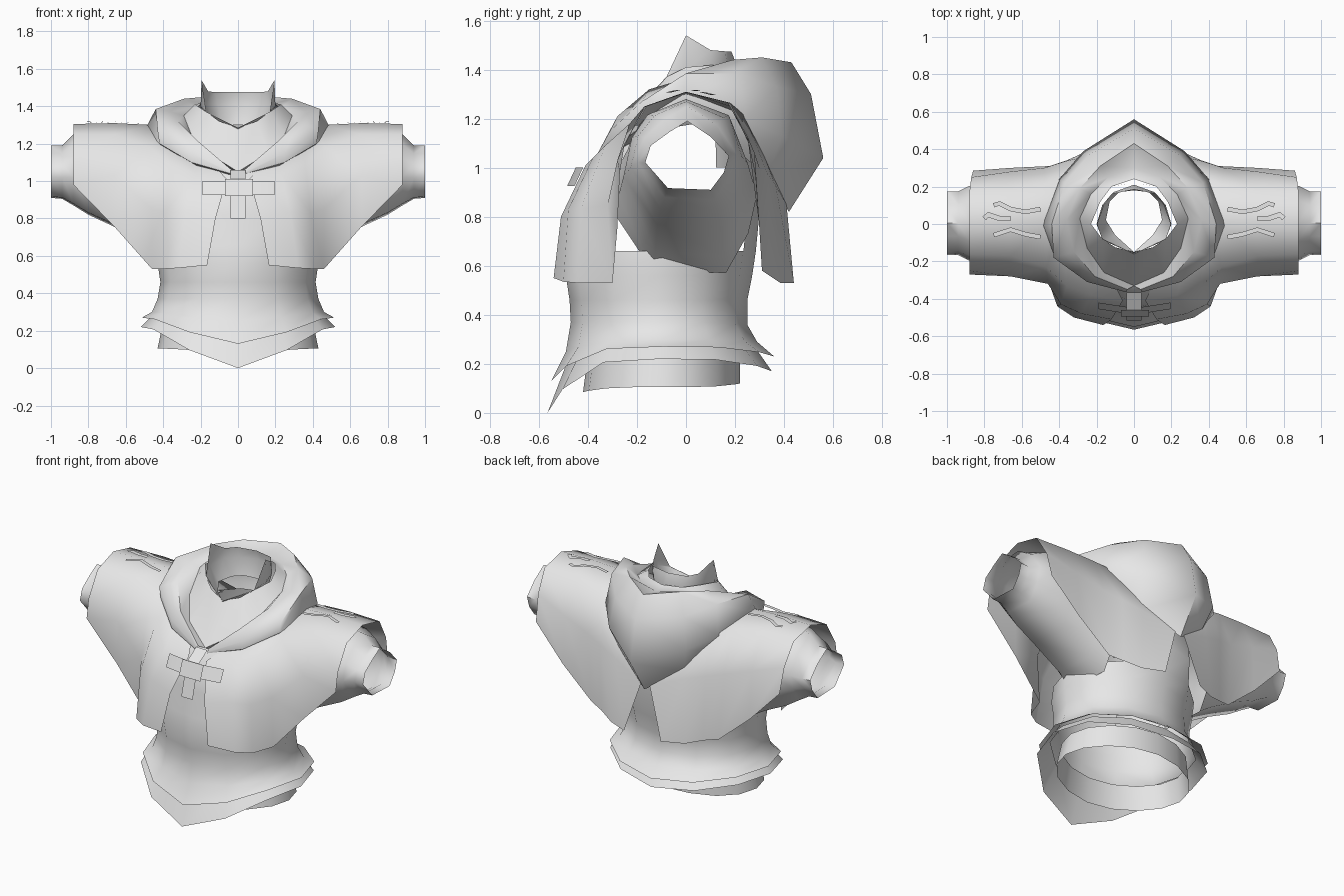
import bpy, bmesh, math
from mathutils import Vector

cloth = bpy.data.materials.new("grey_cloth")
cloth.diffuse_color = (0.8, 0.8, 0.8, 1)


def make(name, verts, faces, angle=50):
    me = bpy.data.meshes.new(name)
    me.from_pydata(verts, [], faces)
    bm = bmesh.new()
    bm.from_mesh(me)
    bmesh.ops.remove_doubles(bm, verts=bm.verts, dist=0.0005)
    bmesh.ops.recalc_face_normals(bm, faces=bm.faces)
    bm.to_mesh(me)
    bm.free()
    ob = bpy.data.objects.new(name, me)
    bpy.context.collection.objects.link(ob)
    me.materials.append(cloth)
    bpy.ops.object.select_all(action='DESELECT')
    ob.select_set(True)
    bpy.context.view_layer.objects.active = ob
    bpy.ops.object.shade_smooth_by_angle(angle=math.radians(angle))
    return ob


def loft(name, rows, closed=False, mirror=True, keep=None, angle=60):
    """Skin equal-length rows of points; optionally mirror across x."""
    verts, faces = [], []
    for s in ((1, -1) if mirror else (1,)):
        base, n = len(verts), len(rows[0])
        verts += [(s * x, y, z) for r in rows for x, y, z in r]
        for i in range(len(rows) - 1):
            for j in range(n if closed else n - 1):
                k = (j + 1) % n
                f = [base + i * n + j, base + i * n + k,
                     base + (i + 1) * n + k, base + (i + 1) * n + j]
                c = sum((Vector(verts[v]) for v in f), Vector()) / 4
                if keep is None or keep(c):
                    faces.append(f)
    return make(name, verts, faces, angle)


def ring(rx, yf, yb, zf, zs, zb, n=12):
    """Body ring: half-width, front and back y, heights at front, side, back."""
    yc, pts = yf * 0.5 + yb * 0.5, []
    for i in range(n):
        a = 2 * math.pi * i / n
        c, s = math.cos(a), math.sin(a)
        y = yc + (yf - yc) * c if c > 0 else yc + (yc - yb) * c
        z = zs + ((zf if c > 0 else zb) - zs) * abs(c) ** 4
        pts.append((rx * s, y, z))
    return pts


# Torso with flared hem, open at neck, hem and arms
loft("torso", [
    ring(.515, -.55, .36, .13, .27, .23), ring(.46, -.49, .29, .25, .30, .29),
    ring(.43, -.47, .25, .37, .37, .36), ring(.415, -.475, .25, .46, .46, .46),
    ring(.43, -.49, .27, .56, .56, .56), ring(.43, -.47, .285, .66, .66, .66),
    ring(.42, -.45, .30, .82, .82, .82), ring(.37, -.41, .30, 1.0, 1.0, 1.0),
    ring(.28, -.33, .27, 1.05, 1.18, 1.18)],
    closed=True, mirror=False,
    keep=lambda c: not (abs(c.x) > .25 and .66 < c.z < 1.16))

# Lower hem layer and inner band
loft("hem_underlayer", [
    ring(.52, -.565, .35, 0, .22, .17), ring(.45, -.48, .28, .22, .29, .27)],
    closed=True, mirror=False)
loft("inner_band", [
    ring(.43, -.42, .22, .085, .105, .12, 16), ring(.40, -.40, .22, .24, .25, .26, 16)],
    closed=True, mirror=False)


# Sleeves and cuffs; "full" widens the upper corners towards the body
def sleeve_ring(x, front, back, bottom, top, full=0.0):
    yc, zc = (front + back) / 2, (bottom + top) / 2
    shape = [(0, 1), (.55 + .12 * full, .55 + .2 * full), (.97, 0), (.85, -.5),
             (.55, -1), (-.45, -.95), (-.98, -.2), (-.85, .3 + .1 * full),
             (-.4 - .2 * full, .7 + .06 * full)]
    return [(x, yc + u * (back - front) / 2, zc + v * (top - bottom) / 2)
            for u, v in shape]


loft("sleeve", [
    sleeve_ring(.36, -.31, .30, .57, 1.22, 1), sleeve_ring(.46, -.28, .28, .64, 1.26, 1),
    sleeve_ring(.66, -.26, .26, .755, 1.28, 1), sleeve_ring(.80, -.23, .235, .82, 1.27, .8),
    sleeve_ring(.88, -.20, .21, .87, 1.25, .3), sleeve_ring(.94, -.17, .18, .905, 1.19),
    sleeve_ring(1.0, -.17, .18, .91, 1.19)], closed=True)

# Split shoulder cape: each row runs front hem, over the shoulder, to back hem
loft("shoulder_cape", [
    [(.88, -.27, .98), (.88, -.25, 1.10), (.88, -.16, 1.25), (.88, 0, 1.305),
     (.88, .17, 1.265), (.87, .25, 1.13), (.86, .285, .97)],
    [(.66, -.28, .755), (.66, -.28, 1.03), (.66, -.17, 1.25), (.66, 0, 1.31),
     (.66, .18, 1.265), (.66, .28, 1.06), (.66, .30, .76)],
    [(.46, -.30, .53), (.46, -.32, .85), (.47, -.23, 1.18), (.46, 0, 1.30),
     (.47, .21, 1.24), (.48, .30, 1.0), (.45, .31, .58)],
    [(.41, -.44, .53), (.39, -.43, .83), (.36, -.33, 1.09), (.38, 0, 1.28),
     (.38, .24, 1.21), (.37, .335, .97), (.36, .34, .56)],
    [(.32, -.50, .535), (.28, -.48, .83), (.23, -.38, 1.04), (.32, 0, 1.25),
     (.30, .27, 1.17), (.24, .365, .93), (.26, .385, .53)],
    [(.165, -.54, .55), (.12, -.51, .80), (.06, -.41, 1.01), (.24, -.05, 1.21),
     (.2, .28, 1.14), (.03, .41, .85), (.13, .44, .53)]])

# Draped hood around the neck, front clasp to back point, lined up to the collar
loft("hood", [
    [(.035, -.34, 1.03), (.04, -.365, 1.04), (.04, -.365, 1.05), (.035, -.35, 1.06), (0, -.33, 1.05), (0, -.15, 1.285)],
    [(.20, -.28, 1.07), (.25, -.31, 1.10), (.25, -.31, 1.15), (.21, -.28, 1.21), (.16, -.26, 1.15), (.10, -.125, 1.32)],
    [(.36, -.14, 1.15), (.42, -.18, 1.20), (.43, -.18, 1.27), (.32, -.15, 1.32), (.25, -.13, 1.25), (.17, -.08, 1.37)],
    [(.42, .04, 1.18), (.495, -.01, 1.28), (.44, .0, 1.385), (.36, .02, 1.37), (.29, .03, 1.35), (.23, 0, 1.41)],
    [(.35, .20, 1.08), (.40, .24, 1.20), (.37, .22, 1.385), (.29, .19, 1.44), (.23, .16, 1.39), (.18, .12, 1.42)],
    [(.22, .33, .96), (.27, .39, 1.13), (.24, .37, 1.33), (.18, .31, 1.45), (.14, .25, 1.40), (.12, .20, 1.42)],
    [(0, .42, .82), (0, .56, 1.04), (0, .51, 1.30), (0, .43, 1.43), (0, .30, 1.40), (0, .24, 1.42)]],
    angle=60)

# Standing collar with two side peaks
loft("collar", [
    [(0, -.15, 1.27), (.10, -.06, 1.28), (.15, .02, 1.30), (.13, .12, 1.30), (.08, .17, 1.30), (0, .18, 1.30)],
    [(0, -.16, 1.285), (.16, -.09, 1.36), (.20, 0, 1.40), (.17, .10, 1.41), (.11, .17, 1.41), (0, .21, 1.41)],
    [(0, -.16, 1.285), (.17, -.08, 1.37), (.195, 0, 1.54), (.16, .10, 1.48), (.12, .16, 1.475), (0, .185, 1.475)]])


# Clasp straps: thin plates following the chest slope
def strap(name, x0, x1, z0, z1, y0, y1, bend=0):
    xs = [x0, (x0 + x1) / 2, x1]
    off = [bend, 0, bend]
    loft(name, [[(x, y0 + o, z0) for x, o in zip(xs, off)],
                [(x, y1 + o, z1) for x, o in zip(xs, off)]], mirror=False)


strap("clasp_cross_strap", -.19, .195, .925, 1.0, -.485, -.45, .03)
strap("clasp_block", -.07, .08, .92, 1.01, -.495, -.46)
strap("clasp_lower_strap", -.04, .04, .80, .93, -.515, -.48)
strap("clasp_upper_strap", -.04, .04, 1.0, 1.06, -.46, -.365)


# Shoulder trim: three narrow branching bands on each shoulder
def band(name, path, w):
    left, right = [], []
    for i, (x, y) in enumerate(path):
        a, b = Vector(path[max(i - 1, 0)]), Vector(path[min(i + 1, len(path) - 1)])
        d = (b - a).normalized() * w
        z = 1.325 - .25 * abs(y)
        left.append((x - d.y, y + d.x, z))
        right.append((x + d.y, y - d.x, z))
    loft(name, [left, right])


band("trim_middle", [(.66, .03), (.72, .03), (.78, .05), (.80, .03)], .014)
band("trim_back", [(.50, .08), (.58, .065), (.66, .08), (.72, .11), (.75, .10)], .012)
band("trim_front", [(.50, -.07), (.58, -.055), (.66, -.03), (.72, -.05), (.75, -.06)], .012)
